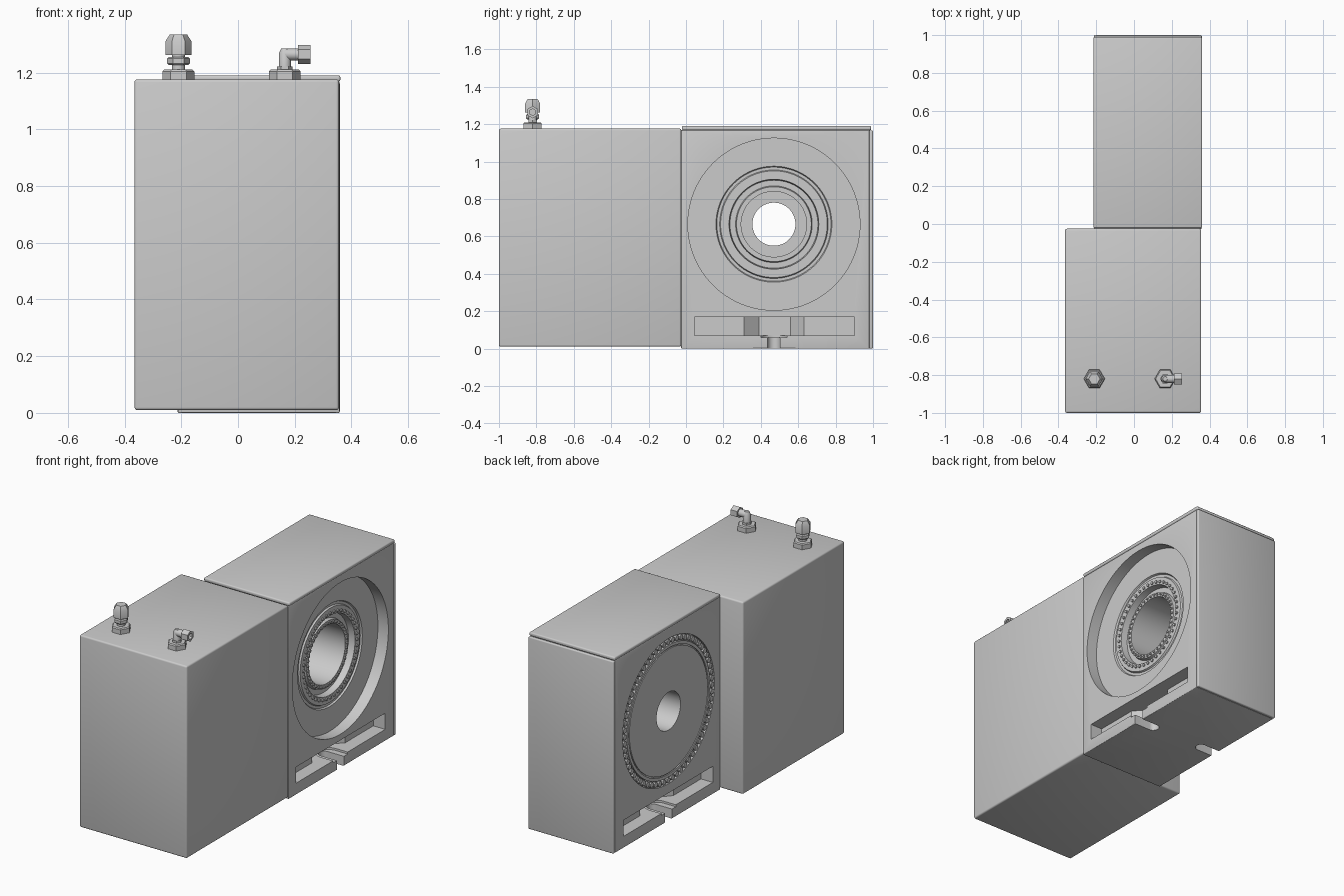
import bpy, bmesh, math
from mathutils import Matrix, Vector

cube = bpy.data.objects.get("Cube")
if cube:
    bpy.data.objects.remove(cube, do_unlink=True)

grey = bpy.data.materials.new("machine_grey")
grey.use_nodes = True
colour = (0.6, 0.6, 0.6, 1)
grey.diffuse_color = colour
grey.node_tree.nodes["Principled BSDF"].inputs["Base Color"].default_value = colour

CY, CZ = 0.47, 0.665          # bore axis
LEFT, RIGHT = -0.212, 0.358   # side faces of the gear housing
MID = (LEFT + RIGHT) / 2


def finish(name, bm):
    bmesh.ops.recalc_face_normals(bm, faces=bm.faces)
    mesh = bpy.data.meshes.new(name)
    bm.to_mesh(mesh)
    bm.free()
    mesh.materials.append(grey)
    obj = bpy.data.objects.new(name, mesh)
    bpy.context.collection.objects.link(obj)
    return obj


def box(name, lo, hi, bevel=0.0):
    lo, hi = Vector(lo), Vector(hi)
    bm = bmesh.new()
    bmesh.ops.create_cube(bm, size=1, matrix=Matrix.Translation((lo + hi) / 2)
                          @ Matrix.Diagonal((*(hi - lo), 1)))
    if bevel:
        bmesh.ops.bevel(bm, geom=bm.edges[:], offset=bevel, segments=3,
                        profile=0.5, affect='EDGES')
    return finish(name, bm)


def lathe(name, profile, origin, steps=96, along_x=False, closed=False):
    """Spin (radius, height) points about z, or about x when along_x is set."""
    bm = bmesh.new()
    verts = [bm.verts.new((r, 0, h)) for r, h in profile]
    edges = [bm.edges.new(pair) for pair in zip(verts, verts[1:])]
    if closed:
        edges.append(bm.edges.new((verts[-1], verts[0])))
    bmesh.ops.spin(bm, geom=verts + edges, axis=(0, 0, 1), cent=(0, 0, 0),
                   angle=math.tau, steps=steps, use_duplicate=False)
    bmesh.ops.remove_doubles(bm, verts=bm.verts, dist=1e-5)
    turn = Matrix.Rotation(math.pi / 2, 4, 'Y') if along_x else Matrix()
    bm.transform(Matrix.Translation(origin) @ turn)
    return finish(name, bm)


def prism(name, outline, z0, z1):
    bm = bmesh.new()
    face = bm.faces.new([bm.verts.new((x, y, z0)) for x, y in outline])
    top = bmesh.ops.extrude_face_region(bm, geom=[face])["geom"]
    bmesh.ops.translate(bm, vec=(0, 0, z1 - z0),
                        verts=[v for v in top if isinstance(v, bmesh.types.BMVert)])
    return finish(name, bm)


def stud_ring(name, x, length, radius, stud, count):
    bm = bmesh.new()
    for i in range(count):
        a = math.tau * i / count
        place = Matrix.Translation((x, CY + radius * math.cos(a), CZ + radius * math.sin(a)))
        bmesh.ops.create_cone(bm, cap_ends=True, segments=10, radius1=stud, radius2=stud,
                              depth=length, matrix=place @ Matrix.Rotation(math.pi / 2, 4, 'Y'))
    return finish(name, bm)


def cut(obj, cutters):
    for c in cutters:
        c.hide_render = True
        mod = obj.modifiers.new(c.name, 'BOOLEAN')
        mod.operation, mod.solver, mod.object = 'DIFFERENCE', 'EXACT', c
    graph = bpy.context.evaluated_depsgraph_get()
    mesh = bpy.data.meshes.new_from_object(obj.evaluated_get(graph))
    obj.modifiers.clear()
    obj.data = mesh
    mesh.materials.clear()
    mesh.materials.append(grey)
    for c in cutters:
        bpy.data.objects.remove(c, do_unlink=True)


# Motor housing and gear housing
box("motor_housing", (-0.365, -1, 0.01), (0.356, -0.025, 1.176), 0.01)
gear = box("gear_housing", (LEFT, -0.026, 0), (RIGHT, 0.981, 1.168), 0.004)
box("top_cover", (LEFT - 0.003, -0.022, 1.167), (RIGHT + 0.003, 0.99, 1.19), 0.008)
box("back_cover", (LEFT - 0.001, 0.98, 0), (RIGHT + 0.001, 1, 1.166), 0.006)

# Stepped bore: depth is measured inward from the right face
steps = [(0, -0.1), (0.46, -0.1), (0.46, 0.07), (0.31, 0.07), (0.305, 0.08),
         (0.29, 0.08), (0.285, 0.07), (0.24, 0.07), (0.235, 0.11), (0.205, 0.11),
         (0.2, 0.09), (0.175, 0.09), (0.175, 0.36), (0.115, 0.36), (0.115, 0.7), (0, 0.7)]
cutters = [lathe("bore_cutter", [(r, RIGHT - d) for r, d in steps], (0, CY, CZ), along_x=True)]

# Ring grooves on the left face
for inner, outer, depth in ((0.4, 0.44, 0.015), (0.375, 0.382, 0.006)):
    ring = [(inner, -0.05), (outer, -0.05), (outer, depth), (inner, depth)]
    cutters.append(lathe("groove_cutter", ring, (LEFT, CY, CZ), along_x=True, closed=True))


# Foot slots with a deeper pocket and an open bolt notch, on both sides
def notch(half, length):
    arc = [math.pi * i / 16 - math.pi / 2 for i in range(17)]
    return ([(-0.05, half), (-0.05, -half)]
            + [(length - half + half * math.cos(a), CY + half * math.sin(a)) for a in arc])


def u_outline(half, length):
    points = notch(half, length)
    return [(-0.05, CY + half), (-0.05, CY - half)] + points[2:]


pocket = [(-0.05, 0.045), (0.08, 0.045), (0.08, 0.31), (0.15, 0.39),
          (0.15, 0.56), (0.08, 0.63), (0.08, 0.9), (-0.05, 0.9)]
for side in (1, -1):
    edge = MID + side * (RIGHT - MID)
    for name, outline, z0, z1 in (("slot_cutter", pocket, 0.07, 0.168),
                                  ("seat_cutter", u_outline(0.07, 0.15), 0.058, 0.08),
                                  ("notch_cutter", u_outline(0.033, 0.14), -0.05, 0.075)):
        cutters.append(prism(name, [(edge - side * d, y) for d, y in outline], z0, z1))
cut(gear, cutters)

# Rows of studs round the bearings
stud_ring("left_bearing_studs", LEFT + 0.008, 0.018, 0.42, 0.016, 64)
stud_ring("right_outer_studs", RIGHT - 0.068, 0.012, 0.256, 0.009, 44)
stud_ring("right_inner_studs", RIGHT - 0.088, 0.012, 0.188, 0.007, 40)

# Cable gland
gx, ex, fy = -0.21, 0.165, -0.82
base = [(0, 1.17), (0.056, 1.17), (0.056, 1.204), (0.05, 1.21), (0, 1.21)]
lathe("gland_base", base, (gx, fy, 0), 6)
lathe("gland_stem", [(0, 1.2), (0.023, 1.2), (0.023, 1.27), (0, 1.27)], (gx, fy, 0), 24)
lathe("gland_lock_nut", [(0, 1.226), (0.034, 1.226), (0.04, 1.232), (0.04, 1.249),
                         (0.034, 1.255), (0, 1.255)], (gx, fy, 0), 6)
lathe("gland_cap", [(0, 1.262), (0.046, 1.262), (0.046, 1.31), (0.03, 1.335), (0, 1.335)],
      (gx, fy, 0), 6)

# Elbow fitting
lathe("elbow_base", base, (ex, fy, 0), 6)
lathe("elbow_collar", [(0, 1.2), (0.027, 1.2), (0.027, 1.222), (0, 1.222)], (ex, fy, 0), 6)
lathe("elbow_stem", [(0, 1.21), (0.021, 1.21), (0.021, 1.268), (0.012, 1.285), (0, 1.285)],
      (ex, fy, 0), 24)
lathe("elbow_arm", [(0, 0), (0.021, 0), (0.021, 0.06), (0, 0.06)], (ex, fy, 1.264), 24, True)
lathe("elbow_nut", [(0, 0.046), (0.033, 0.046), (0.033, 0.09), (0.018, 0.09), (0.018, 0.07),
                    (0, 0.07)], (ex, fy, 1.264), 6, True)

# Smooth round surfaces, keep machined edges crisp
for obj in bpy.context.view_layer.objects:
    obj.select_set(obj.type == 'MESH' and grey.name in obj.data.materials)
bpy.context.view_layer.objects.active = gear
bpy.ops.object.shade_smooth_by_angle(angle=math.radians(30))
